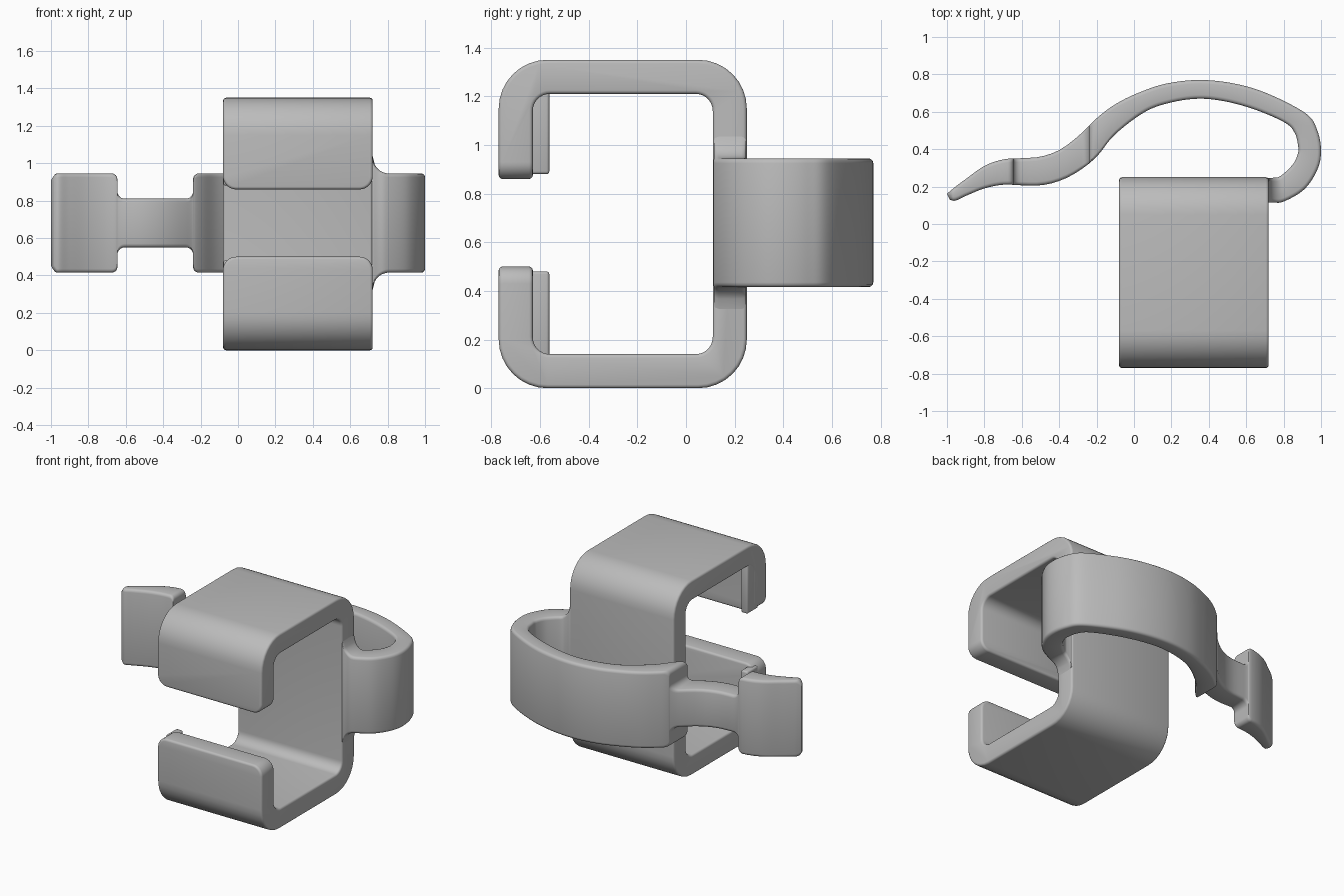
import bpy, bmesh, math
from mathutils import Vector

if "Cube" in bpy.data.objects:
    bpy.data.objects.remove(bpy.data.objects["Cube"], do_unlink=True)

grey = bpy.data.materials.new("light_grey")
grey.use_nodes = True
COLOR = (0.5, 0.5, 0.5, 1)
grey.diffuse_color = COLOR
grey.node_tree.nodes["Principled BSDF"].inputs["Base Color"].default_value = COLOR


def finish(name, bm, bevel=0):
    bmesh.ops.recalc_face_normals(bm, faces=bm.faces)
    mesh = bpy.data.meshes.new(name)
    bm.to_mesh(mesh)
    bm.free()
    mesh.materials.append(grey)
    ob = bpy.data.objects.new(name, mesh)
    bpy.context.collection.objects.link(ob)
    bpy.ops.object.select_all(action='DESELECT')
    ob.select_set(True)
    bpy.context.view_layer.objects.active = ob
    if bevel:
        mod = ob.modifiers.new("soft_edges", 'BEVEL')
        mod.width, mod.segments = bevel, 3
        mod.limit_method, mod.angle_limit = 'ANGLE', math.radians(35)
        mod.use_clamp_overlap = False
        bpy.ops.object.modifier_apply(modifier=mod.name)
    bpy.ops.object.shade_smooth_by_angle(angle=math.radians(40))
    return ob


def arc(cx, cy, r, a0, a1, n=8):
    steps = [math.radians(a0 + (a1 - a0) * i / n) for i in range(n + 1)]
    return [(cx + r * math.cos(a), cy + r * math.sin(a)) for a in steps]


def extrude_x(profile, x0, x1):
    bm = bmesh.new()
    face = bm.faces.new([bm.verts.new((x0, y, z)) for y, z in profile])
    res = bmesh.ops.extrude_face_region(bm, geom=[face])
    new = [g for g in res["geom"] if isinstance(g, bmesh.types.BMVert)]
    bmesh.ops.translate(bm, verts=new, vec=(x1 - x0, 0, 0))
    return bm


# Square C-shaped clip
X0, X1, Y0, Y1, TOP = -0.08, 0.72, -0.77, 0.25, 1.35
T, R, r = 0.14, 0.2, 0.07
LOW_LIP, HIGH_LIP = 0.5, 0.86
profile = [(Y0, LOW_LIP)]
profile += arc(Y0 + R, R, R, 180, 270) + arc(Y1 - R, R, R, 270, 360)
profile += arc(Y1 - R, TOP - R, R, 0, 90) + arc(Y0 + R, TOP - R, R, 90, 180)
profile += [(Y0, HIGH_LIP), (Y0 + T, HIGH_LIP)]
k = T + r
profile += arc(Y0 + k, TOP - k, r, 180, 90) + arc(Y1 - k, TOP - k, r, 90, 0)
profile += arc(Y1 - k, k, r, 0, -90) + arc(Y0 + k, k, r, 270, 180)
profile += [(Y0 + T, LOW_LIP)]
bm = extrude_x(profile, X0, X1)
# round the free corners of both lips
corners = []
for e in bm.edges:
    a, b = (v.co for v in e.verts)
    if abs(a.x - b.x) < 1e-5 and abs(a.z - b.z) < 1e-5 \
            and min(abs(a.z - LOW_LIP), abs(a.z - HIGH_LIP)) < 1e-4:
        corners.append(e)
bmesh.ops.bevel(bm, geom=corners, offset=0.07, segments=8, profile=0.5, affect='EDGES')
finish("clip_body", bm, 0.015)

# Small end stops behind the lips
for name, z0, z1 in (("lower_end_stop", 0.1, 0.48), ("upper_end_stop", 0.88, TOP - 0.1)):
    ys = (Y0 + T - 0.05, Y0 + T + 0.068)
    box = [(ys[0], z0), (ys[1], z0), (ys[1], z1), (ys[0], z1)]
    finish(name, extrude_x(box, X0 + 0.002, X0 + 0.055), 0.012)

# Curved strap: outer x, y and inner x, y at each station
stations = [Vector(p) for p in (
    (.66, .115, .66, .247), (.74, .115, .74, .247), (.80, .12, .785, .258),
    (.91, .185, .85, .32), (.98, .29, .877, .38), (1.0, .39, .877, .42),
    (.98, .50, .86, .485), (.92, .59, .81, .54), (.72, .695, .66, .607),
    (.54, .75, .50, .653), (.35, .77, .35, .67), (.17, .75, .20, .65),
    (.02, .70, .06, .60), (-.1, .64, -.1, .48), (-.2, .565, -.2, .36),
    (-.3, .468, -.3, .28), (-.4, .395, -.4, .23), (-.5, .36, -.5, .207),
    (-.6, .352, -.6, .207), (-.7, .345, -.7, .21), (-.8, .31, -.8, .19),
    (-.9, .24, -.9, .15), (-.96, .195, -.955, .125), (-1.0, .162, -.985, .13))]
LAST = len(stations) - 1
WIDE, NARROW, MID_Z = 0.265, 0.13, 0.68


def strap_at(t):
    i = min(int(t), LAST - 1)
    u = t - i
    p = [stations[max(0, min(LAST, j))] for j in range(i - 1, i + 3)]
    return 0.5 * (2 * p[1] + (p[2] - p[0]) * u
                  + (2 * p[0] - 5 * p[1] + 4 * p[2] - p[3]) * u * u
                  + (3 * p[1] - p[0] - 3 * p[2] + p[3]) * u ** 3)


def flare(x, size=0.09):
    d = min(max(x - X1, 0), size)
    return size - math.sqrt(size ** 2 - (size - d) ** 2)


# parameter and half height along the strap, with a stepped-in neck
path = []
for i in range(14 * 8 + 1):
    t = i / 8
    path.append((t, WIDE + (flare(strap_at(t)[0]) if t < 3 else 0)))
step = arc(-.21, WIDE - .03, .03, 90, 180, 6) + arc(-.28, NARROW + .04, .04, 0, -90, 6)
neck = step + [(-.28 - .04 * i, NARROW) for i in range(1, 8)]
neck += [(-.885 - x, h) for x, h in reversed(step)]
path += [(14 + (-.2 - x) / .1, h) for x, h in neck]
tail = 18.85
path += [(tail + (LAST - tail) * i / 28, WIDE) for i in range(1, 29)]
# round the tail's end corners
end = strap_at(LAST)[0]
path = [(t, h - max(0, .03 - (strap_at(t)[0] - end)) ** 2 / .03) for t, h in path]

bm = bmesh.new()
rings = []
for t, h in path:
    ox, oy, ix, iy = strap_at(t)
    outer, inner = Vector((ox, oy, 0)), Vector((ix, iy, 0))
    width = (outer - inner).length
    e = min(0.02, width * 0.4)
    # rounded rectangle section
    sect = arc(width - e, h - e, e, 0, 90, 3) + arc(e, h - e, e, 90, 180, 3)
    sect += arc(e, e - h, e, 180, 270, 3) + arc(width - e, e - h, e, 270, 360, 3)
    across = (outer - inner) / width
    rings.append([bm.verts.new(inner + across * s + Vector((0, 0, MID_Z + z)))
                  for s, z in sect])
for a, b in zip(rings, rings[1:]):
    for i in range(len(a)):
        j = (i + 1) % len(a)
        bm.faces.new((a[i], a[j], b[j], b[i]))
bm.faces.new(rings[0])
bm.faces.new(rings[-1])
finish("curved_strap", bm)
